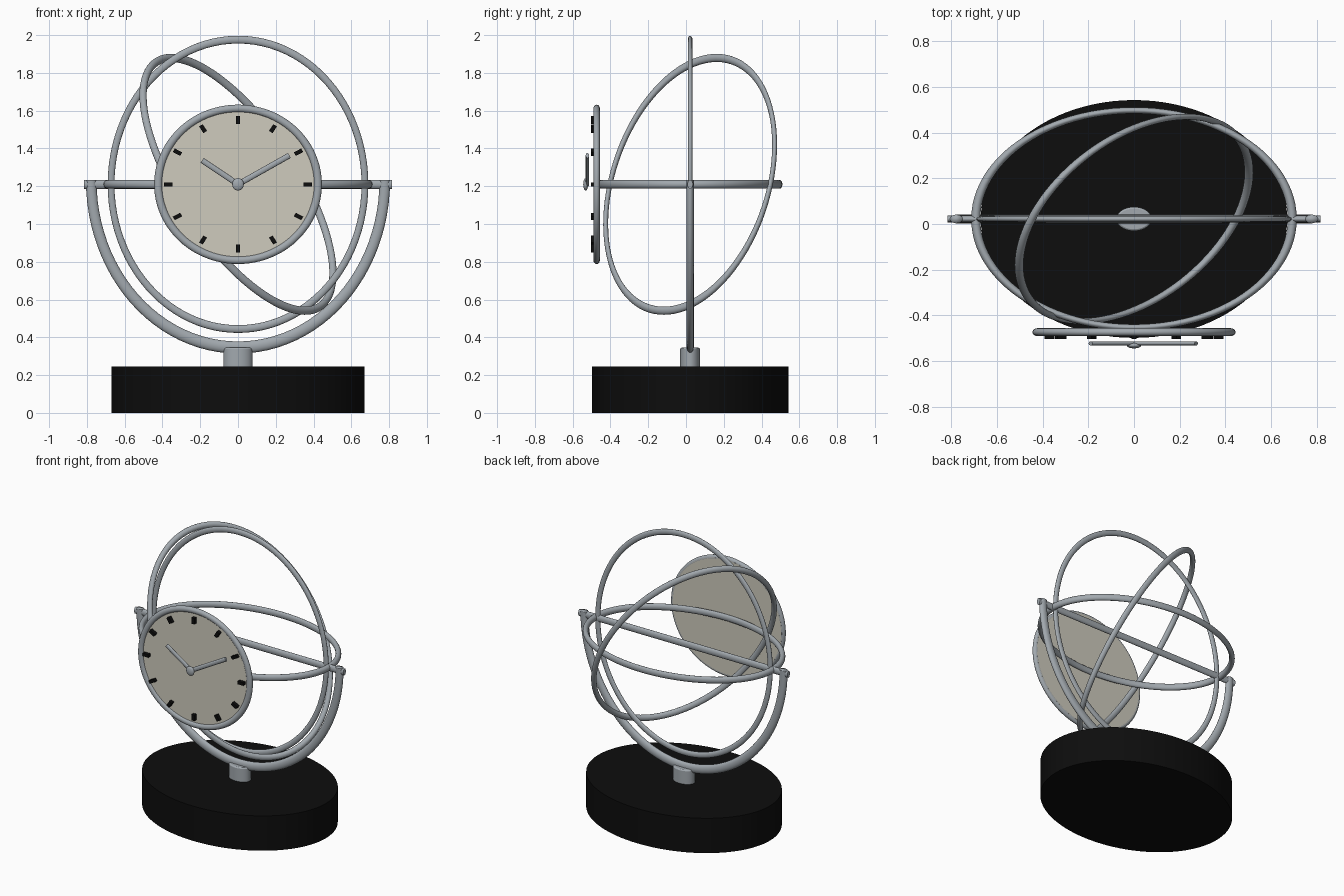
import bpy, bmesh
from math import radians, sin, cos
from mathutils import Matrix, Vector

if "Cube" in bpy.data.objects:
    bpy.data.objects.remove(bpy.data.objects["Cube"], do_unlink=True)


def material(name, rgb):
    m = bpy.data.materials.new(name)
    m.use_nodes = True
    color = (*rgb, 1)
    m.diffuse_color = color
    m.node_tree.nodes["Principled BSDF"].inputs["Base Color"].default_value = color
    return m


METAL = material("brushed steel", (0.36, 0.395, 0.425))
BLACK = material("black", (0.004, 0.004, 0.004))
CREAM = material("cream dial", (0.62, 0.595, 0.51))

CENTRE = Vector((0, 0.022, 1.21))
STRETCH = Matrix.Diagonal((1, 0.686, 1.14, 1))   # the whole cage is a squashed sphere
UPRIGHT = Matrix.Rotation(radians(90), 4, 'X')
ALONG_X = Matrix.Rotation(radians(90), 4, 'Y')


def move(x, y, z):
    return Matrix.Translation((x, y, z))


def finish(name, mat, matrix):
    """Bake the matrix into the active mesh, so that sheared rings are possible."""
    ob = bpy.context.object
    ob.name = ob.data.name = name
    ob.data.transform(matrix)
    ob.data.materials.append(mat)
    bpy.ops.object.shade_smooth_by_angle(angle=radians(40))
    return ob


def ring(name, major, minor, matrix):
    bpy.ops.mesh.primitive_torus_add(major_segments=96, minor_segments=16,
                                     major_radius=major, minor_radius=minor)
    return finish(name, METAL, matrix)


def rod(name, radius, length, mat, matrix, sides=24):
    bpy.ops.mesh.primitive_cylinder_add(vertices=sides, radius=radius, depth=length)
    return finish(name, mat, matrix)


# Base and neck
rod("base", 1, 0.245, BLACK,
    move(0, CENTRE.y, 0.1225) @ Matrix.Diagonal((0.67, 0.52, 1, 1)), 96)
neck = rod("neck", 0.077, 0.11, METAL,
           move(0, CENTRE.y, 0.29) @ Matrix.Diagonal((1, 0.686, 1, 1)), 48)
bevel = neck.modifiers.new("soft_edge", 'BEVEL')
bevel.width, bevel.segments = 0.008, 2

# Half-round bracket: the lower half of a ring, capped at the cut
bracket = ring("bracket", 0.777, 0.028, move(0, CENTRE.y, 1.232) @ STRETCH @ UPRIGHT)
bm = bmesh.new()
bm.from_mesh(bracket.data)
bmesh.ops.bisect_plane(bm, geom=bm.verts[:] + bm.edges[:] + bm.faces[:], dist=1e-4,
                       plane_co=(0, 0, 1.234), plane_no=(0, 0, 1), clear_outer=True)
bmesh.ops.holes_fill(bm, edges=[e for e in bm.edges if e.is_boundary], sides=0)
bm.to_mesh(bracket.data)
bm.free()

# Cage: axle and three rings
cage = Matrix.Translation(CENTRE) @ STRETCH
tilt = Vector((0, 0, 1)).rotation_difference(Vector((0.71, -0.41, 0.57)))
rod("axle", 0.021, 1.63, METAL, cage @ ALONG_X)
ring("upright_ring", 0.672, 0.018, cage @ UPRIGHT)
ring("level_ring", 0.692, 0.02, cage)
ring("tilted_ring", 0.715, 0.019, cage @ tilt.to_matrix().to_4x4())

# Clock: rim, dial and hour marks
oval = Matrix.Diagonal((1, 1, 0.95, 1))
ring("clock_rim", 0.423, 0.021,
     move(0, -0.473, CENTRE.z) @ Matrix.Diagonal((1, 0.82, 0.95, 1)) @ UPRIGHT)
rod("dial", 0.427, 0.022, CREAM, move(0, -0.467, CENTRE.z) @ oval @ UPRIGHT, 96)

for hour in range(12):
    turn = Matrix.Rotation(radians(30 * hour), 4, 'Y')
    bpy.ops.mesh.primitive_cube_add(size=1)
    finish(f"hour_mark_{hour}", BLACK,
           move(0, -0.49, CENTRE.z) @ Matrix.Diagonal((1, 1, 0.92, 1)) @ turn
           @ move(0, 0, 0.37) @ Matrix.Diagonal((0.023, 0.026, 0.045, 1)))

# Hands: rods flattened towards the dial, leaning from twelve o'clock
for name, x, z in (("minute_hand", 0.272, 0.153), ("hour_hand", -0.19, 0.127)):
    tip = Vector((x, 0, z))
    lean = Vector((0, 0, 1)).rotation_difference(tip).to_matrix().to_4x4()
    rod(name, 0.015, tip.length, METAL,
        move(0, -0.522, CENTRE.z) @ Matrix.Diagonal((1, 0.6, 1, 1)) @ lean
        @ move(0, 0, tip.length / 2), 16)

# Centre knob
bpy.ops.mesh.primitive_uv_sphere_add(segments=24, ring_count=12, radius=0.031)
finish("hand_knob", METAL, move(0, -0.531, CENTRE.z) @ Matrix.Diagonal((1, 0.42, 1.06, 1)))
